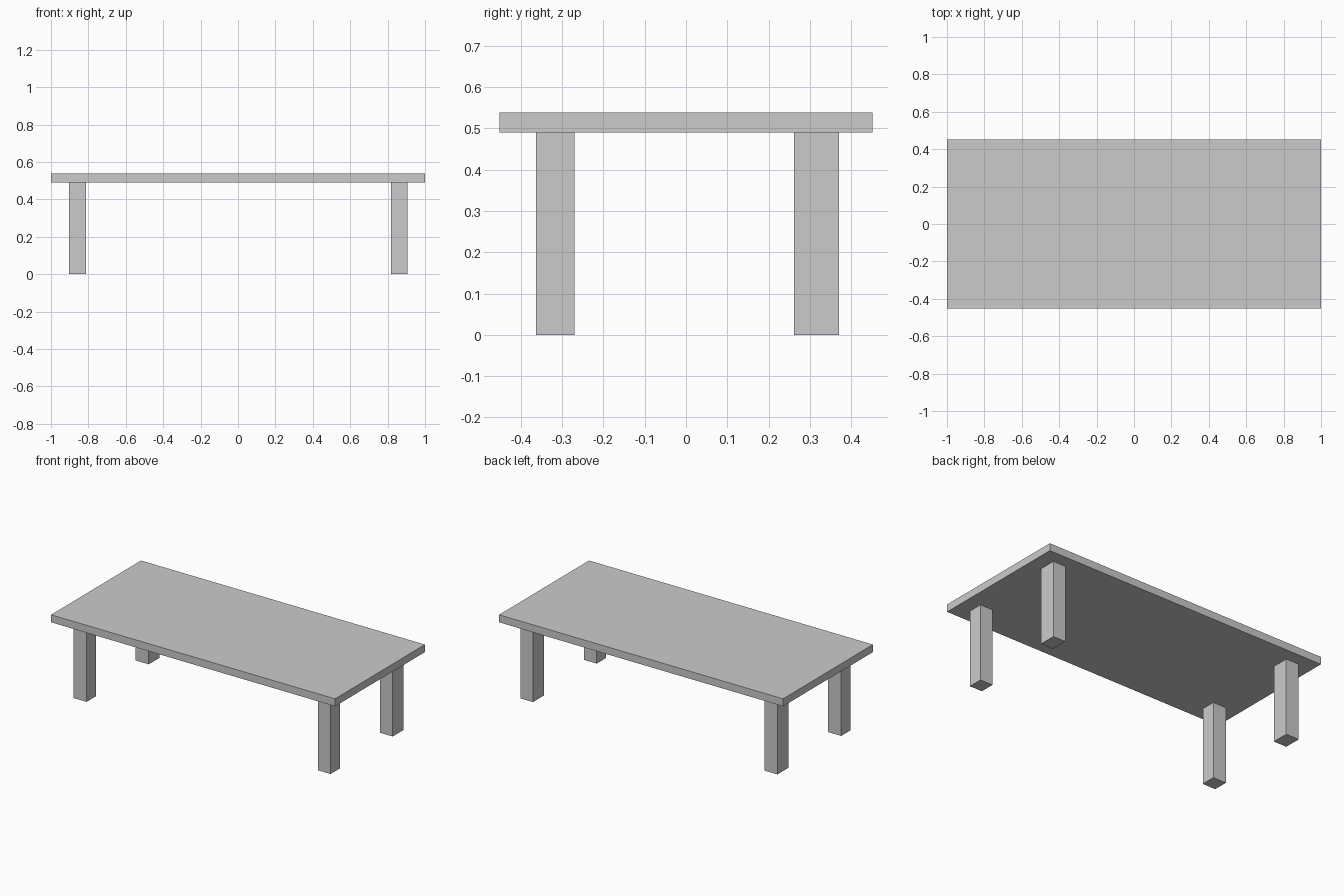
import bpy

if "Cube" in bpy.data.objects:
    bpy.data.objects.remove(bpy.data.objects["Cube"])


def box(name, x0, x1, y0, y1, z0, z1):
    bpy.ops.mesh.primitive_cube_add(size=1, location=((x0 + x1) / 2, (y0 + y1) / 2, (z0 + z1) / 2))
    ob = bpy.context.object
    ob.name = name
    ob.scale = (x1 - x0, y1 - y0, z1 - z0)
    bpy.ops.object.transform_apply(location=False, rotation=False, scale=True)
    return ob


def chip(name, x, width, depth, z0):
    # wedge with its point facing into the slab and open at the top
    zt, yb = 0.56, 0.47
    pts = [(x - width / 2, yb), (x + width / 2, yb), (x, 0.452 - depth)]
    verts = [(px, py, z) for z in (z0, zt) for px, py in pts]
    faces = [(2, 1, 0), (3, 4, 5), (0, 1, 4, 3), (1, 2, 5, 4), (2, 0, 3, 5)]
    mesh = bpy.data.meshes.new(name)
    mesh.from_pydata(verts, [], faces)
    ob = bpy.data.objects.new(name, mesh)
    bpy.context.collection.objects.link(ob)
    ob.hide_render = True
    ob.hide_viewport = True
    return ob


# Table top with small chips in its back edge
table_top = box("table_top", -1, 1, -0.452, 0.452, 0.49, 0.538)
for i, args in enumerate([(0.37, 0.05, 0.022, 0.515), (0.45, 0.04, 0.006, 0.53)]):
    cut = table_top.modifiers.new("chip", 'BOOLEAN')
    cut.operation = 'DIFFERENCE'
    cut.solver = 'EXACT'
    cut.object = chip(f"chip_cutter_{i}", *args)

# Four legs, the back pair slightly deeper
for row, y0, y1 in (("front", -0.363, -0.27), ("back", 0.262, 0.371)):
    for side, x0, x1 in (("left", -0.904, -0.812), ("right", 0.818, 0.906)):
        box(f"{row}_{side}_leg", x0, x1, y0, y1, 0, 0.491)
